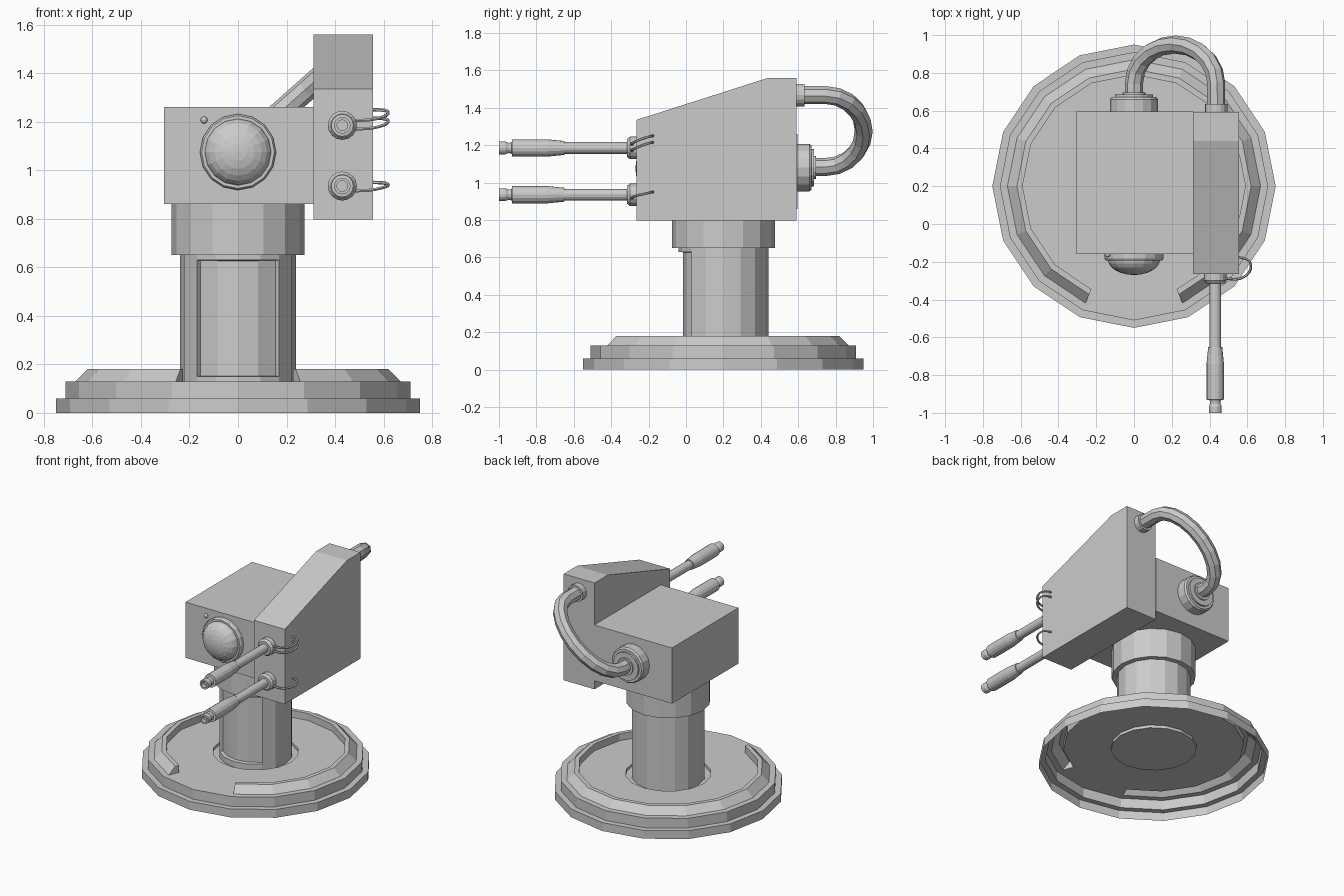
import bpy, bmesh
from math import sin, cos, pi
from mathutils import Vector

if "Cube" in bpy.data.objects:
    bpy.data.objects.remove(bpy.data.objects["Cube"])


def finish(name, bm):
    me = bpy.data.meshes.new(name)
    bm.to_mesh(me)
    bm.free()
    ob = bpy.data.objects.new(name, me)
    bpy.context.collection.objects.link(ob)
    return ob


def lathe_bm(profile, center, axis='Z', n=16):
    """Spin (radius, height) points around an axis; open ends are capped."""
    bm = bmesh.new()
    cx, cy, cz = center
    rings = []
    for r, h in profile:
        ring = []
        for k in range(n):
            a = 2 * pi * k / n
            u, v = r * cos(a), r * sin(a)
            ring.append(bm.verts.new((cx + u, cy + v, cz + h) if axis == 'Z'
                                     else (cx + u, cy + h, cz + v)))
        rings.append(ring)
    for a, b in zip(rings, rings[1:]):
        for k in range(n):
            j = (k + 1) % n
            bm.faces.new((a[k], a[j], b[j], b[k]))
    bm.faces.new(rings[0][::-1])
    bm.faces.new(rings[-1])
    bmesh.ops.recalc_face_normals(bm, faces=bm.faces)
    return bm


def lathe(name, profile, center, axis='Z', n=16):
    return finish(name, lathe_bm(profile, center, axis, n))


def prism(name, yz, x0, x1):
    bm = bmesh.new()
    a = [bm.verts.new((x0, y, z)) for y, z in yz]
    b = [bm.verts.new((x1, y, z)) for y, z in yz]
    bm.faces.new(a)
    bm.faces.new(b)
    for i in range(len(yz)):
        j = (i + 1) % len(yz)
        bm.faces.new((a[i], a[j], b[j], b[i]))
    bmesh.ops.recalc_face_normals(bm, faces=bm.faces)
    return finish(name, bm)


def tube(name, pts, radius, res, smooth=False):
    cu = bpy.data.curves.new(name, 'CURVE')
    cu.dimensions = '3D'
    cu.bevel_depth = radius
    cu.bevel_resolution = res
    cu.use_fill_caps = True
    cu.resolution_u = 3
    sp = cu.splines.new('NURBS' if smooth else 'POLY')
    sp.points.add(len(pts) - 1)
    for p, co in zip(sp.points, pts):
        p.co = (*co, 1)
    if smooth:
        sp.use_endpoint_u = True
        sp.order_u = 3
    sp.use_smooth = False
    ob = bpy.data.objects.new(name, cu)
    bpy.context.collection.objects.link(ob)
    return ob


# Stepped base: a shell open underneath, raised rim with a gap at the front
N = 16
outer = [(.75, 0), (.75, .06), (.71, .06), (.71, .13), (.67, .13)]
rim = [(.67, .13), (.62, .18), (.59, .18), (.59, .13)]
flat = [(.67, .13), (.59, .13)]
inner = [(.59, .13), (.28, .13), (.28, .11), (.0, .11)]


def base_pt(r, z, k):
    a = -pi / 2 + 2 * pi * k / N
    return (r * cos(a), .2 + r * sin(a), z)


bm = bmesh.new()
for k in range(N):
    middle = flat if k in (0, N - 1) else rim
    for prof in (outer, middle, inner):
        for (r0, z0), (r1, z1) in zip(prof, prof[1:]):
            q = [base_pt(r0, z0, k), base_pt(r0, z0, k + 1)]
            q += [base_pt(r1, z1, k + 1), base_pt(r1, z1, k)] if r1 else [base_pt(0, z1, k)]
            bm.faces.new([bm.verts.new(p) for p in q])
for k in (1, N - 1):
    bm.faces.new([bm.verts.new(base_pt(r, z, k)) for r, z in rim])
bmesh.ops.remove_doubles(bm, verts=bm.verts, dist=1e-4)
bmesh.ops.recalc_face_normals(bm, faces=bm.faces)
finish("base", bm)

# Column with recessed front panel
bm = lathe_bm([(.24, .11), (.24, .15), (.24, .63), (.24, .66)], (0, .2, 0))
panel = [f for f in bm.faces if abs(f.calc_center_median().z - .39) < .01
         and abs(f.normal.z) < .1 and f.normal.y < -.7]
bmesh.ops.inset_region(bm, faces=panel, thickness=.003, depth=-.025)
finish("column", bm)
lathe("column_collar", [(.275, .65), (.275, .86)], (0, .2, 0))

# Head and side pod
prism("head", [(-.16, .86), (.595, .86), (.595, 1.26), (-.16, 1.26)], -.305, .312)
prism("side_pod", [(-.265, .797), (.592, .797), (.592, 1.56), (.44, 1.56), (-.265, 1.335)],
      .312, .557)

# Domed eye, its ring and a small indicator
lathe("eye_ring", [(.157, .01), (.157, -.022), (.15, -.032), (.137, -.032)], (0, -.16, 1.075), 'Y')
dome = [(.138 * cos(t * pi / 12), -.082 * sin(t * pi / 12)) for t in range(6)] + [(.004, -.082)]
lathe("eye_dome", dome, (0, -.188, 1.075), 'Y')
bm = bmesh.new()
bmesh.ops.create_uvsphere(bm, u_segments=10, v_segments=6, radius=.015)
bmesh.ops.translate(bm, verts=bm.verts, vec=(-.14, -.162, 1.207))
finish("indicator", bm)

# Twin barrels with their mounting flanges
for label, z in (("upper", 1.185), ("lower", .935)):
    lathe(label + "_flange", [(.06, .01), (.06, -.035), (.048, -.05), (.03, -.05)],
          (.43, -.265, z), 'Y')
    lathe(label + "_barrel",
          [(.031, -.28), (.031, -.65), (.037, -.65), (.046, -.74), (.046, -.93),
           (.03, -.932), (.027, -.95), (.034, -.965), (.034, -1.0), (.022, -1.0), (.022, -.97)],
          (.43, 0, z), 'Y')

# Thin wires looping from the flanges to the pod side
for i, (z0, z1) in enumerate([(1.205, 1.25), (1.17, 1.215), (.915, .95)]):
    tube("wire_%d" % (i + 1),
         [(.475, -.285, z0), (.54, -.3, z0), (.605, -.27, z0 + .015),
          (.625, -.22, z1 - .01), (.6, -.18, z1), (.545, -.175, z1)], .007, 1, True)

# Rear hose with its sockets
A, B = Vector((0, 0, 1.083)), Vector((.435, 0, 1.468))
path = [Vector((A.x, .66, A.z))]
for i in range(11):
    t = pi * i / 10
    p = A.lerp(B, (1 - cos(t)) / 2)
    path.append(Vector((p.x, .745 + .205 * sin(t), p.z)))
path.append(Vector((B.x, .61, B.z)))
tube("hose", path, .048, 2)
lathe("head_socket", [(.127, -.01), (.127, .065), (.118, .077), (.1, .077), (.1, .09),
                      (.062, .09), (.062, .1)], (0, .595, 1.08), 'Y')
lathe("pod_socket", [(.06, -.01), (.06, .042)], (.435, .592, 1.468), 'Y')
